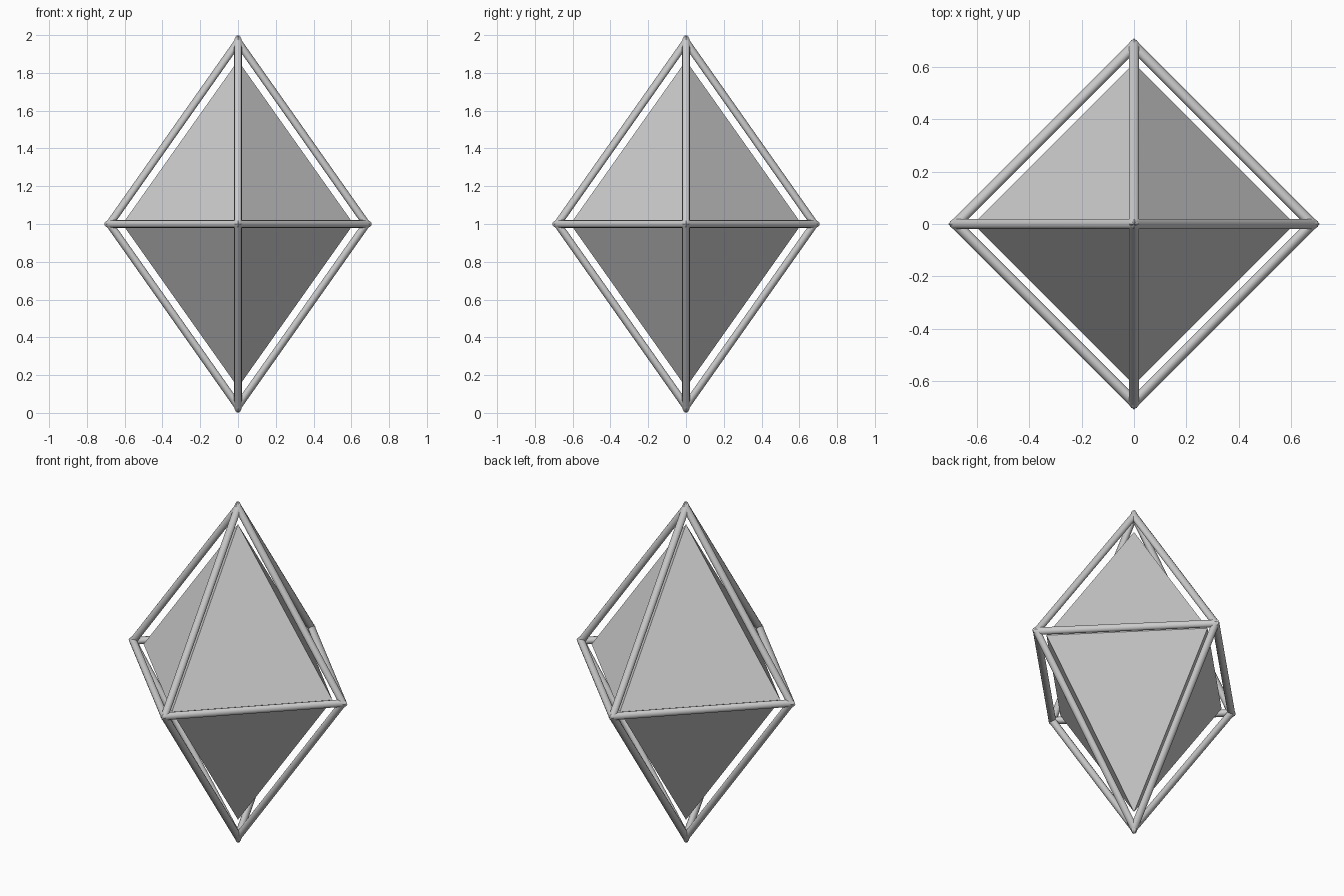
import bpy, bmesh, math
from mathutils import Vector

if "Cube" in bpy.data.objects:
    bpy.data.objects.remove(bpy.data.objects["Cube"])

CENTRE = Vector((0, 0, 1))
AXES = [Vector(a) for a in ((1, 0, 0), (0, 1, 0), (-1, 0, 0), (0, -1, 0))]
UP, DOWN = Vector((0, 0, 1)), Vector((0, 0, -1))
RADIUS, SIDES = 0.02, 12
HALF_W, HALF_H = 0.68, 0.965     # rod centre lines


def finish(bm, name):
    bmesh.ops.recalc_face_normals(bm, faces=bm.faces)
    mesh = bpy.data.meshes.new(name)
    bm.to_mesh(mesh)
    bm.free()
    obj = bpy.data.objects.new(name, mesh)
    bpy.context.collection.objects.link(obj)
    return obj


def corner(axis, w, h):
    return axis * (h if axis.z else w)


def rod(name, a, b):
    # round bar whose ends are mitred so opposite bars meet in a point
    pa, pb = corner(a, HALF_W, HALF_H), corner(b, HALF_W, HALF_H)
    d = (pb - pa).normalized()
    u = a.cross(b).normalized()
    v = d.cross(u)
    bm = bmesh.new()
    rings = [[], []]
    for i in range(SIDES):
        t = 2 * math.pi * i / SIDES
        off = (u * math.cos(t) + v * math.sin(t)) * RADIUS
        for ring, p, n in ((rings[0], pa, b), (rings[1], pb, a)):
            q = p + off
            q = q - d * (q.dot(n) / d.dot(n))
            ring.append(bm.verts.new(q + CENTRE))
    for i in range(SIDES):
        j = (i + 1) % SIDES
        bm.faces.new((rings[0][i], rings[0][j], rings[1][j], rings[1][i]))
    for f in bm.faces:
        f.smooth = True
    bm.faces.new(rings[0])
    bm.faces.new(rings[1])
    return finish(bm, name)


# frame: belt, upper and lower rods
for i, a in enumerate(AXES):
    rod(f"belt_rod_{i}", a, AXES[(i + 1) % 4])
    rod(f"upper_rod_{i}", a, UP)
    rod(f"lower_rod_{i}", a, DOWN)

# solid inner crystal
bm = bmesh.new()
belt = [bm.verts.new(corner(a, 0.612, 0.865) + CENTRE) for a in AXES]
for tip in (UP, DOWN):
    t = bm.verts.new(tip * 0.865 + CENTRE)
    for i in range(4):
        bm.faces.new((belt[i], belt[(i + 1) % 4], t))
finish(bm, "inner_crystal")
